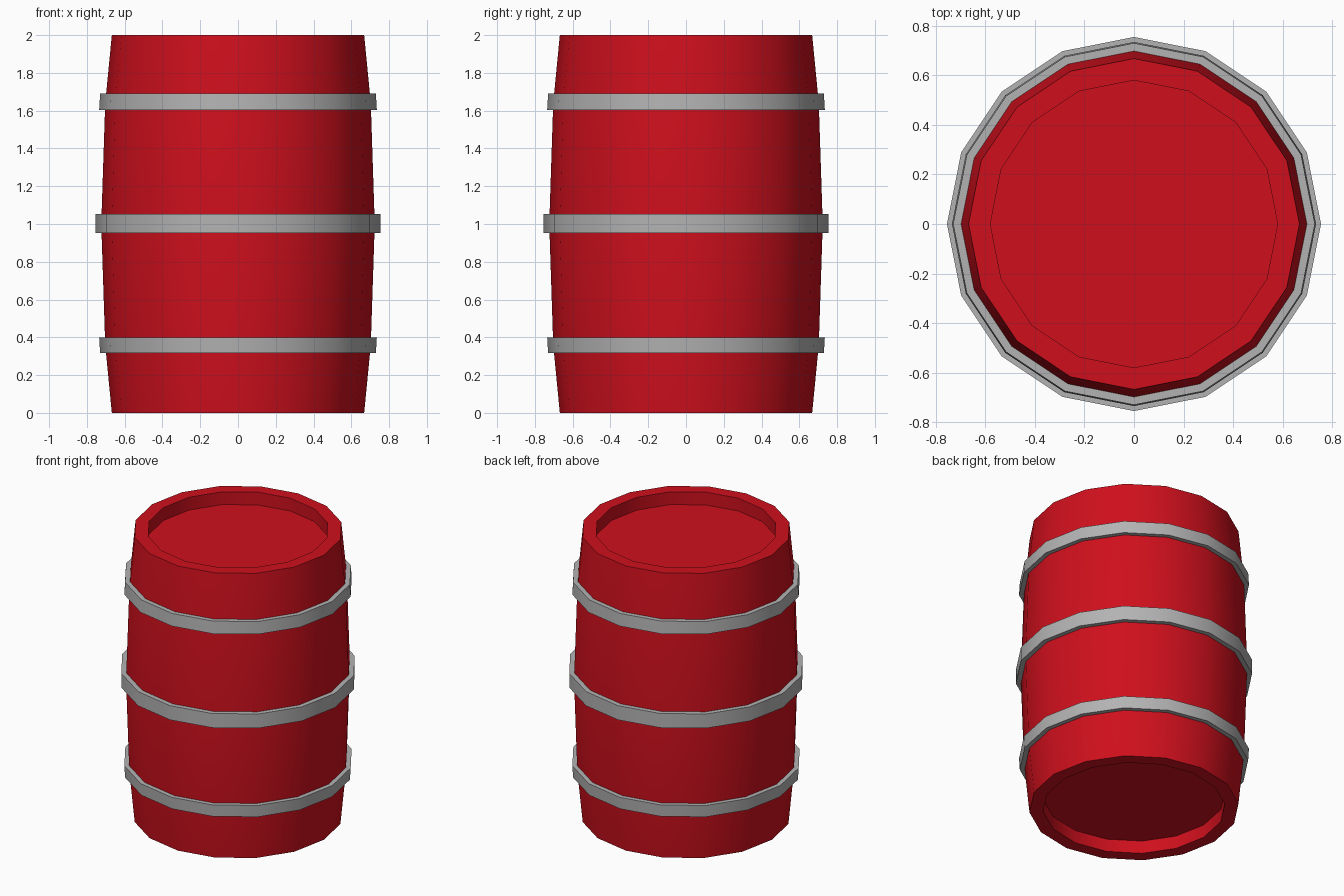
import bpy, math

if "Cube" in bpy.data.objects:
    bpy.data.objects.remove(bpy.data.objects["Cube"])

SIDES = 16


def material(name, color):
    m = bpy.data.materials.new(name)
    m.diffuse_color = color
    m.use_nodes = True
    m.node_tree.nodes["Principled BSDF"].inputs["Base Color"].default_value = m.diffuse_color
    return m


def lathe(name, profile, mat, closed=False):
    """Revolve (radius, z) points about z; open profiles get end caps."""
    verts, faces = [], []
    for r, z in profile:
        for i in range(SIDES):
            a = 2 * math.pi * i / SIDES
            verts.append((r * math.cos(a), r * math.sin(a), z))
    n = len(profile)
    for k in range(n if closed else n - 1):
        a, b = k * SIDES, ((k + 1) % n) * SIDES
        for i in range(SIDES):
            j = (i + 1) % SIDES
            faces.append((a + i, a + j, b + j, b + i))
    if not closed:
        faces.append(tuple(reversed(range(SIDES))))
        faces.append(tuple(range((n - 1) * SIDES, n * SIDES)))
    mesh = bpy.data.meshes.new(name)
    mesh.from_pydata(verts, [], faces)
    obj = bpy.data.objects.new(name, mesh)
    bpy.context.collection.objects.link(obj)
    mesh.materials.append(mat)
    bpy.ops.object.select_all(action='DESELECT')
    obj.select_set(True)
    bpy.context.view_layer.objects.active = obj
    bpy.ops.object.shade_smooth_by_angle(angle=math.radians(30))
    return obj


red = material("red_paint", (0.62, 0.005, 0.012, 1))
steel = material("grey_metal", (0.45, 0.45, 0.45, 1))

# Barrel body: bulging wall with a recessed head at each end
half = [(0.58, 0.09), (0.58, 0.0), (0.668, 0.0), (0.703, 0.36)]
profile = half + [(0.724, 1.0)] + [(r, 2 - z) for r, z in reversed(half)]
# Caps close the profile at the recess floors
lathe("barrel_body", profile, red)

# Hoops: name, bottom z, top z, bottom outer radius, top outer radius
for name, z0, z1, r0, r1 in (
    ("lower_hoop", 0.317, 0.40, 0.730, 0.735),
    ("middle_hoop", 0.952, 1.052, 0.755, 0.755),
    ("upper_hoop", 1.603, 1.69, 0.735, 0.730),
):
    lathe(name, [(r0 - 0.04, z0), (r0, z0), (r1, z1), (r1 - 0.04, z1)], steel, closed=True)
